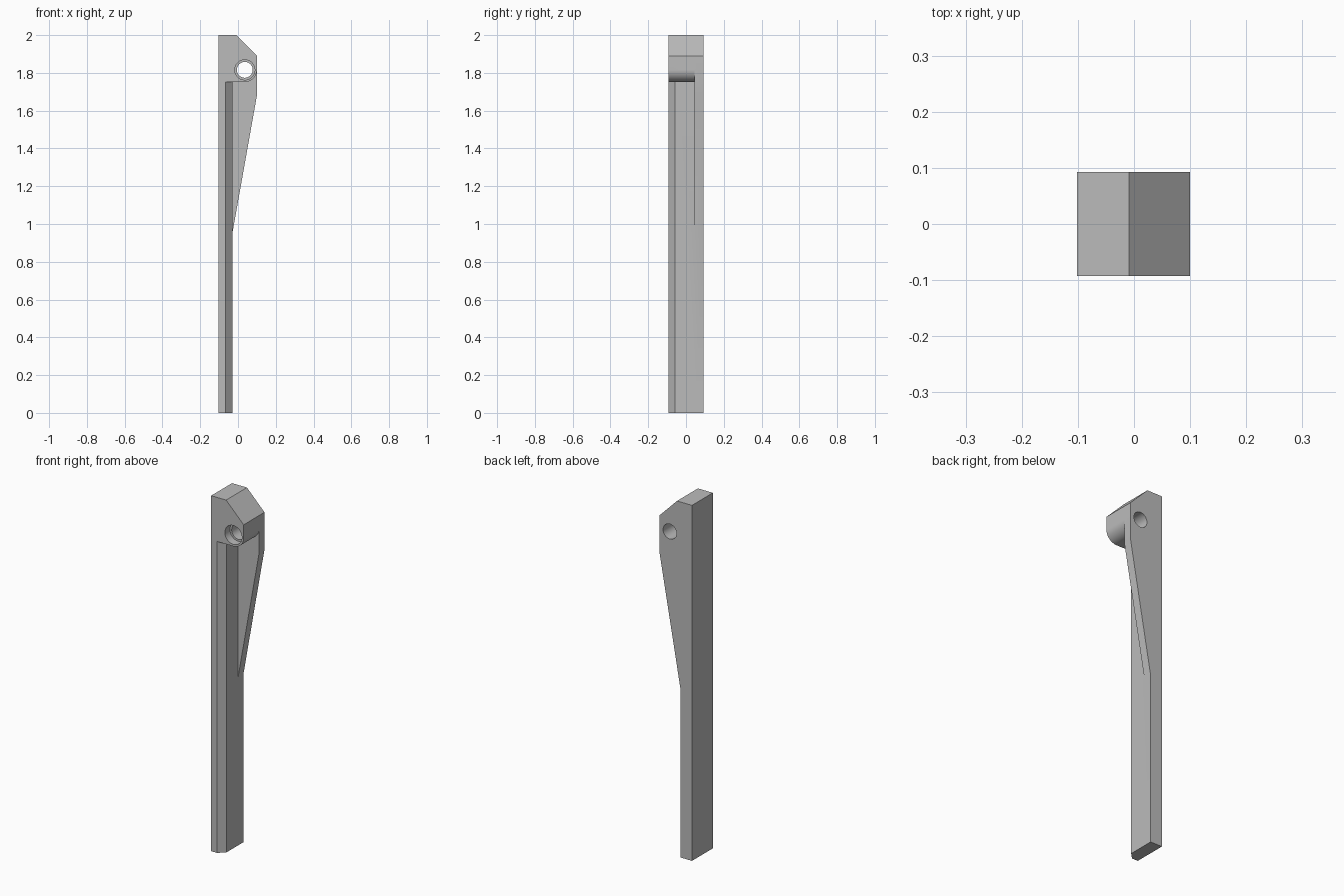
import bpy, bmesh, math

cube = bpy.data.objects.get("Cube")
if cube:
    bpy.data.objects.remove(cube, do_unlink=True)

# Main dimensions
LEFT, RIGHT, DEPTH, TOP = -0.102, 0.1, 0.0925, 2.0
POST_X = -0.03
WEB_Y = 0.045
HOLE_X, HOLE_Z, BOSS_R = 0.036, 1.816, 0.064
HEAD_Z = HOLE_Z - BOSS_R

grey = bpy.data.materials.new("plain grey")
grey.use_nodes = True
grey.diffuse_color = (0.5, 0.5, 0.5, 1)
grey.node_tree.nodes["Principled BSDF"].inputs["Base Color"].default_value = (0.5, 0.5, 0.5, 1)


def prism(name, points, lo, hi, axis="Y"):
    """Extrude a flat profile along the y or z axis."""
    def place(p, t):
        return (p[0], t, p[1]) if axis == "Y" else (p[0], p[1], t)
    bm = bmesh.new()
    face = bm.faces.new([bm.verts.new(place(p, lo)) for p in points])
    new = bmesh.ops.extrude_face_region(bm, geom=[face])["geom"]
    for v in new:
        if isinstance(v, bmesh.types.BMVert):
            v.co["XYZ".index(axis)] = hi
    bmesh.ops.recalc_face_normals(bm, faces=bm.faces)
    mesh = bpy.data.meshes.new(name)
    bm.to_mesh(mesh)
    bm.free()
    mesh.materials.append(grey)
    obj = bpy.data.objects.new(name, mesh)
    bpy.context.collection.objects.link(obj)
    return obj


def arc(radius, start, end, steps):
    angles = [math.radians(start + (end - start) * i / steps) for i in range(steps + 1)]
    return [(HOLE_X + radius * math.cos(a), HOLE_Z + radius * math.sin(a)) for a in angles]


def combine(target, other, operation):
    """Apply a boolean and remove the helper."""
    mod = target.modifiers.new(operation, "BOOLEAN")
    mod.operation, mod.object, mod.solver = operation, other, "EXACT"
    bpy.context.view_layer.objects.active = target
    bpy.ops.object.modifier_apply(modifier=mod.name)
    bpy.data.objects.remove(other, do_unlink=True)


# Post and head with rounded boss
head = [(RIGHT, 1.89), (-0.009, TOP), (LEFT, TOP)]
post = prism("bracket_post",
             [(LEFT, 0), (POST_X, 0), (POST_X, HEAD_Z)] + arc(BOSS_R, -90, 0, 20) + head,
             -DEPTH, WEB_Y)

# Tapered web along the back
web = prism("back_web", [(LEFT, 0), (POST_X, 0), (POST_X, 0.95), (RIGHT, 1.68)] + head,
            WEB_Y, DEPTH)
combine(post, web, "UNION")

# Chamfer on the front edge below the head
e = 0.01
chamfer = prism("chamfer_cutter",
                [(-0.065 - e, -DEPTH - e), (POST_X + e, -DEPTH - e), (POST_X + e, -0.0575 + e)],
                -0.1, HEAD_Z, "Z")
combine(post, chamfer, "DIFFERENCE")

# Through hole and wider counterbore
for name, radius, depth in (("hole_cutter", 0.042, DEPTH + 0.1),
                            ("counterbore_cutter", 0.053, -DEPTH + 0.045)):
    cutter = prism(name, arc(radius, 0, 360, 48)[:-1], -DEPTH - 0.1, depth)
    combine(post, cutter, "DIFFERENCE")

bpy.ops.object.select_all(action="DESELECT")
post.select_set(True)
bpy.context.view_layer.objects.active = post
bpy.ops.object.shade_smooth_by_angle(angle=math.radians(20))
